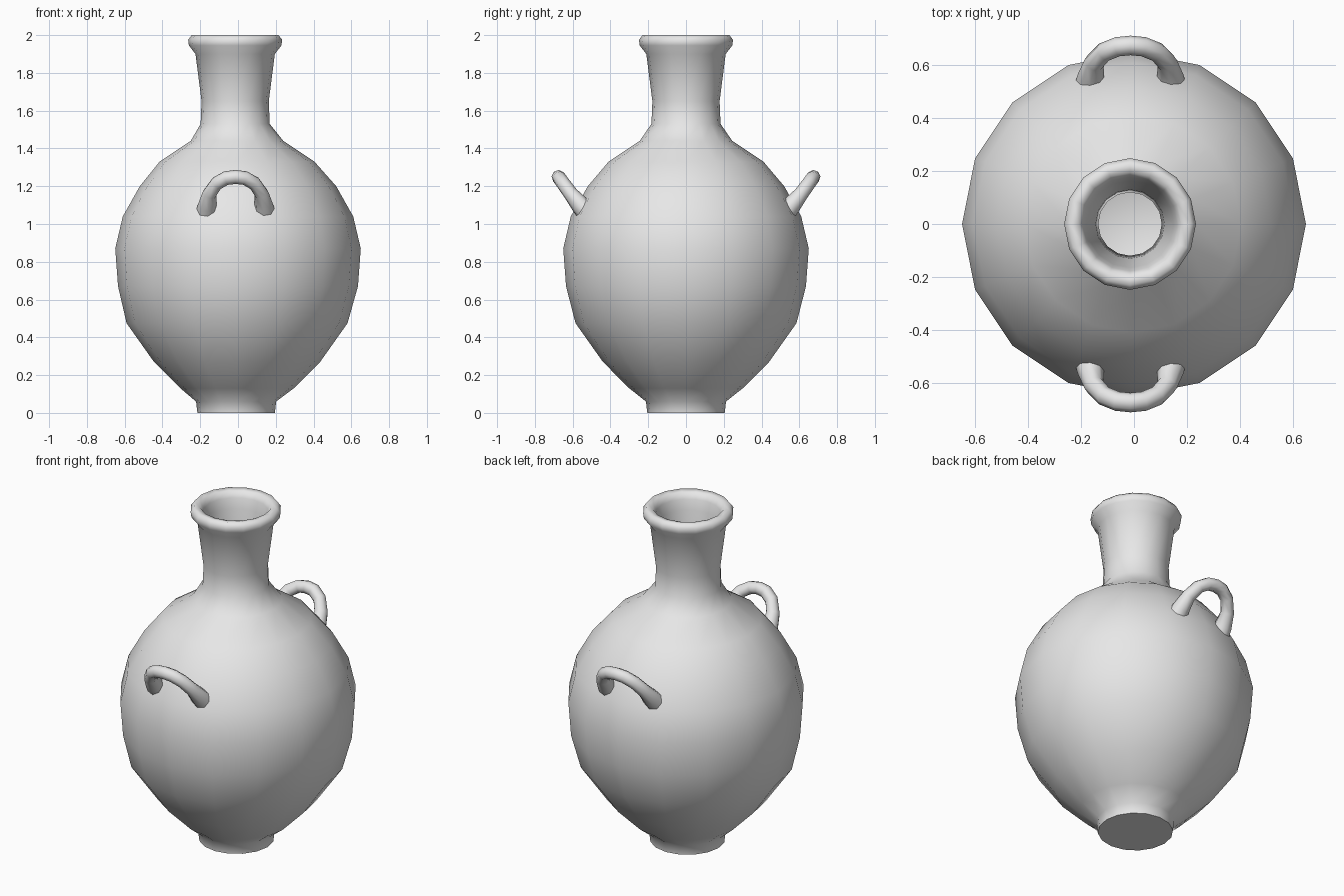
import bpy, bmesh
from math import cos, sin, pi, radians

SIDES = 16

cube = bpy.data.objects.get("Cube")
if cube:
    bpy.data.objects.remove(cube, do_unlink=True)

clay = bpy.data.materials.new("grey clay")
clay.use_nodes = True
grey = (0.8, 0.8, 0.8, 1)
clay.diffuse_color = grey
clay.node_tree.nodes["Principled BSDF"].inputs["Base Color"].default_value = grey


def finish(obj, angle):
    """Assign the clay and smooth the surface, keeping edges over the angle sharp."""
    obj.data.materials.clear()
    obj.data.materials.append(clay)
    bpy.ops.object.select_all(action="DESELECT")
    obj.select_set(True)
    bpy.context.view_layer.objects.active = obj
    bpy.ops.object.shade_smooth_by_angle(angle=radians(angle))


def lathe(name, profile):
    """Turn (radius, height, x offset) rings around the upright axis, closing both ends."""
    bm = bmesh.new()
    rings = []
    for r, z, dx in profile:
        rings.append([bm.verts.new((dx + r * cos(2 * pi * i / SIDES),
                                    r * sin(2 * pi * i / SIDES), z)) for i in range(SIDES)])
    for low, high in zip(rings, rings[1:]):
        for i in range(SIDES):
            j = (i + 1) % SIDES
            bm.faces.new((low[i], low[j], high[j], high[i]))
    bm.faces.new(rings[0][::-1])
    bm.faces.new(rings[-1])
    mesh = bpy.data.meshes.new(name)
    bm.to_mesh(mesh)
    bm.free()
    obj = bpy.data.objects.new(name, mesh)
    bpy.context.collection.objects.link(obj)
    finish(obj, 75)


def handle(name, side):
    """Arched lug leaning out of the shoulder, thickening where it meets the body."""
    half = [(0.155, 0.50, 1.04, 1.7), (0.15, 0.56, 1.10, 1.35), (0.138, 0.61, 1.16, 1.05),
            (0.10, 0.65, 1.215, 1), (0.05, 0.67, 1.243, 1)]
    path = [(-x, y, z, r) for x, y, z, r in half] + [(0, 0.675, 1.249, 1)] + half[::-1]
    curve = bpy.data.curves.new(name, "CURVE")
    curve.dimensions = "3D"
    curve.bevel_depth = 0.037
    curve.bevel_resolution = 2
    curve.use_fill_caps = True
    spline = curve.splines.new("POLY")
    spline.points.add(len(path) - 1)
    for point, (x, y, z, r) in zip(spline.points, path):
        point.co = (x - 0.013, y * side, z, 1)
        point.radius = r
    obj = bpy.data.objects.new(name, curve)
    bpy.context.collection.objects.link(obj)
    bpy.ops.object.select_all(action="DESELECT")
    obj.select_set(True)
    bpy.context.view_layer.objects.active = obj
    bpy.ops.object.convert(target="MESH")
    finish(bpy.context.view_layer.objects.active, 75)


# Foot, belly, shoulder, neck and rim, then back down the hollow inside
outside = [(0.205, 0, -0.01), (0.212, 0.06, -0.01), (0.30, 0.13, -0.005), (0.44, 0.27, -0.005),
           (0.585, 0.475, -0.005), (0.635, 0.67, 0), (0.65, 0.87, 0), (0.61, 1.04, 0),
           (0.52, 1.2, 0), (0.41, 1.33, -0.005), (0.245, 1.44, -0.005), (0.183, 1.53, -0.015),
           (0.178, 1.65, -0.015), (0.21, 1.9, -0.015), (0.245, 1.945, -0.015),
           (0.249, 1.975, -0.015), (0.23, 2.0, -0.015)]
inside = [(0.195, 1.995, -0.015), (0.178, 1.96, -0.015), (0.165, 1.9, -0.015),
          (0.13, 1.65, -0.015), (0.12, 1.5, -0.015), (0.2, 1.4, -0.01), (0.47, 1.18, 0),
          (0.59, 0.87, 0), (0.52, 0.475, 0), (0.27, 0.17, 0), (0.12, 0.1, 0)]
lathe("vase_body", outside + inside)

handle("front_handle", -1)
handle("back_handle", 1)
